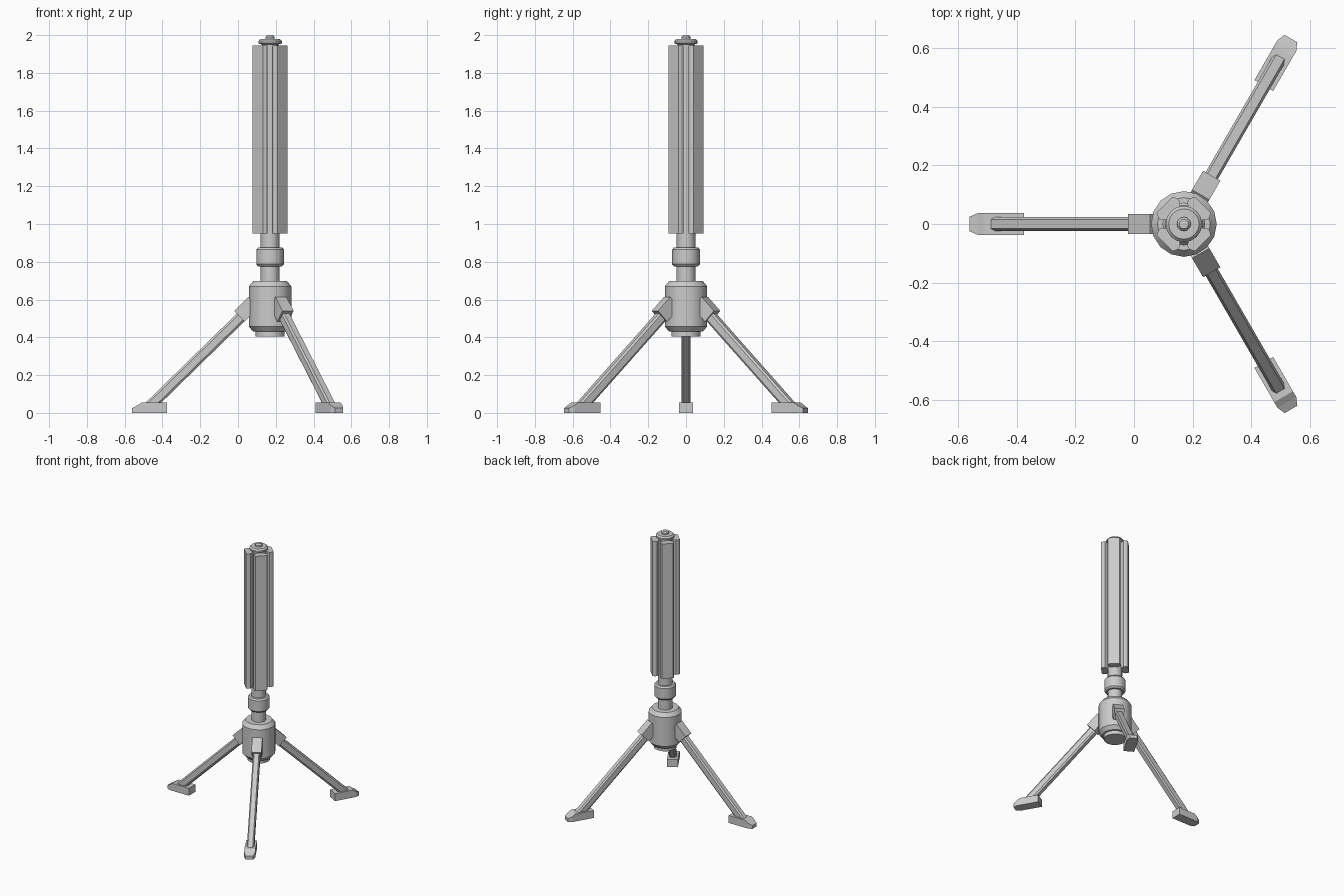
import bpy, bmesh, math
from mathutils import Vector, Matrix

if "Cube" in bpy.data.objects:
    bpy.data.objects.remove(bpy.data.objects["Cube"])

CX = 0.17  # mast axis


def make(name, bm, angle=0.0, smooth=False):
    """Turn a bmesh built around the mast axis into an object, turned by angle."""
    bmesh.ops.recalc_face_normals(bm, faces=bm.faces)
    bm.transform(Matrix.Translation((CX, 0, 0)) @ Matrix.Rotation(angle, 4, 'Z'))
    mesh = bpy.data.meshes.new(name)
    bm.to_mesh(mesh)
    bm.free()
    ob = bpy.data.objects.new(name, mesh)
    bpy.context.collection.objects.link(ob)
    if smooth:
        bpy.ops.object.select_all(action='DESELECT')
        ob.select_set(True)
        bpy.context.view_layer.objects.active = ob
        bpy.ops.object.shade_smooth_by_angle(angle=math.radians(30))
    return ob


def loft(rings):
    """Skin closed rings of equal length and cap both ends."""
    bm = bmesh.new()
    vs = [[bm.verts.new(p) for p in ring] for ring in rings]
    n = len(vs[0])
    for a, b in zip(vs, vs[1:]):
        for i in range(n):
            j = (i + 1) % n
            bm.faces.new((a[i], a[j], b[j], b[i]))
    bm.faces.new(vs[0][::-1])
    bm.faces.new(vs[-1])
    return bm


def lathe(name, profile, sides=16):
    step = math.tau / sides
    make(name, loft([[(r * math.cos(i * step), r * math.sin(i * step), z)
                      for i in range(sides)] for r, z in profile]), smooth=True)


# Turned parts on the mast axis
lathe("hub_body", [(.077, .404), (.077, .431), (.09, .431), (.112, .457),
                   (.112, .67), (.09, .697), (.05, .697)])
lathe("mast", [(.05, .69), (.05, 1.94)])
lathe("mast_collar", [(.05, .776), (.064, .776), (.073, .787), (.073, .865),
                      (.064, .876), (.05, .876)])
lathe("top_cap", [(.044, 1.935), (.044, 1.95), (.062, 1.957), (.062, 1.968),
                  (.052, 1.979), (.03, 1.979)])
lathe("top_knob", [(.024, 1.975), (.024, 1.99), (.016, 2.0)], 12)

# Four tall panels around the mast
half = [(.045, .025), (.064, .046), (.078, .046), (.093, .038)]
section = half + [(x, -y) for x, y in reversed(half)]
for k in range(4):
    make(f"mast_panel_{k + 1}",
         loft([[(x, y, z) for x, y in section] for z in (.95, 1.945)]),
         math.radians(45 + 90 * k))

# Three legs, each with a bracket, a chamfered bar and a foot
bracket = [(.115, .614), (.19, .54), (.135, .483), (.06, .557)]
octagon = [(.024, .018), (.016, .029), (-.016, .029), (-.024, .018),
           (-.024, -.018), (-.016, -.029), (.016, -.029), (.024, -.018)]
side = Vector((0, 1, 0))
for k, deg in enumerate((180, 60, -60), 1):
    a = math.radians(deg)
    make(f"leg_bracket_{k}",
         loft([[(r, w, z) for r, z in bracket] for w in (-.034, .034)]), a)

    # upper end square to the bar, lower end flat inside the foot
    top, upv = Vector((.137, 0, .524)), Vector((.707, 0, .707))
    low, lowv = Vector((.636, 0, .036)), Vector((1.414, 0, 0))
    make(f"leg_bar_{k}",
         loft([[top + side * w + upv * h for w, h in octagon],
               [low + side * w + lowv * h for w, h in octagon]]), a)

    # foot: (radius, half width, height) from heel to toe
    stations = [(.545, .037, .055), (.68, .037, .055), (.702, .037, .04), (.73, .025, .025)]
    make(f"leg_foot_{k}",
         loft([[(r, -w, 0), (r, w, 0), (r, w, h), (r, -w, h)]
               for r, w, h in stations]), a)
